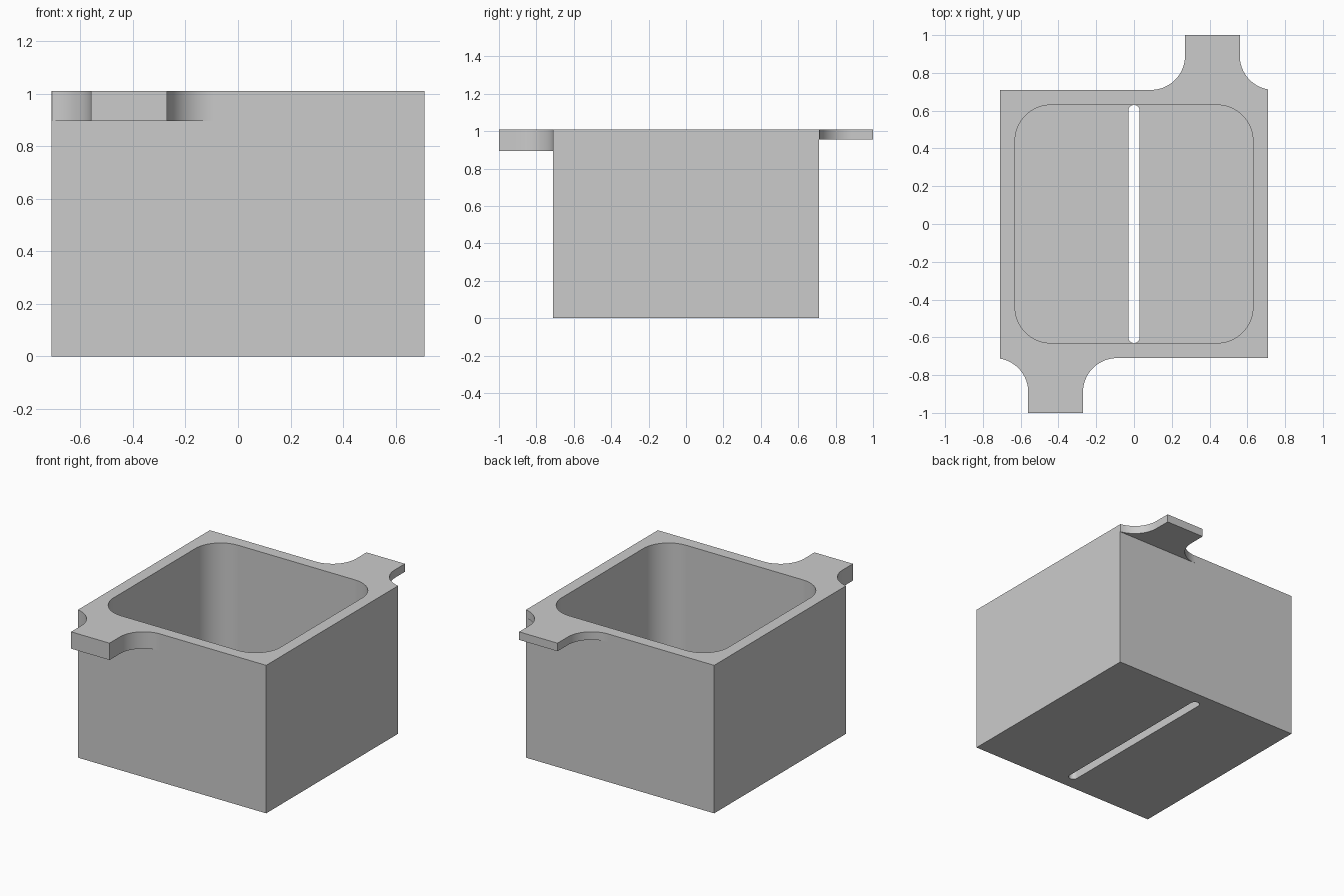
import bpy, bmesh
from math import sin, cos, pi, radians

default = bpy.data.objects.get("Cube")
if default:
    bpy.data.objects.remove(default)

HALF, TOP = 0.71, 1.01       # outer box
POCKET, CORNER = 0.63, 0.19  # inner opening
FLOOR = 0.08
SLOT = 0.03                  # slot half width
FILLET = 0.18

grey = bpy.data.materials.new("light grey")
grey.use_nodes = True
colour = (0.6, 0.6, 0.6, 1)
grey.diffuse_color = colour
grey.node_tree.nodes["Principled BSDF"].inputs["Base Color"].default_value = colour


def arc(cx, cy, r, start, end, steps=16):
    """Points on an arc, angles in degrees."""
    angles = [radians(start + (end - start) * i / steps) for i in range(steps + 1)]
    return [(cx + r * cos(a), cy + r * sin(a)) for a in angles]


def rounded_rect(hx, hy, r):
    x, y = hx - r, hy - r
    pts = []
    for i, (sx, sy) in enumerate([(1, 1), (-1, 1), (-1, -1), (1, -1)]):
        pts += arc(sx * x, sy * y, r, 90 * i, 90 * i + 90)
    # drop points that coincide where arcs meet
    return [p for i, p in enumerate(pts)
            if abs(p[0] - pts[i - 1][0]) + abs(p[1] - pts[i - 1][1]) > 1e-5]


def prism(name, outline, z0, z1):
    """Extrude a closed outline from z0 up to z1."""
    bm = bmesh.new()
    face = bm.faces.new([bm.verts.new((x, y, z0)) for x, y in outline])
    new = bmesh.ops.extrude_face_region(bm, geom=[face])["geom"]
    for v in new:
        if isinstance(v, bmesh.types.BMVert):
            v.co.z = z1
    bmesh.ops.recalc_face_normals(bm, faces=bm.faces)
    mesh = bpy.data.meshes.new(name)
    bm.to_mesh(mesh)
    bm.free()
    mesh.materials.append(grey)
    obj = bpy.data.objects.new(name, mesh)
    bpy.context.collection.objects.link(obj)
    return obj


def tab_outline(side):
    """Tab flaring into the wall; side 1 is front, -1 is the half-turned back."""
    left, right, tip = -0.56, -0.27, -1.0
    cy = -HALF - FILLET
    flare = arc(left - FILLET, cy, FILLET, 0, 80)
    pts = [(left, tip), (right, tip)]
    pts += arc(right + FILLET, cy, FILLET, 180, 90)
    inner = -HALF + 0.04
    pts += [(right + FILLET, inner), (-HALF, inner), (-HALF, -HALF)]
    pts += flare[::-1]
    return [(side * x, side * y) for x, y in pts]


# Box with its tabs, pocket and floor slot
box = prism("open_box", [(-HALF, -HALF), (HALF, -HALF), (HALF, HALF), (-HALF, HALF)], 0, TOP)
parts = [
    (prism("front_tab", tab_outline(1), TOP - 0.115, TOP), "UNION"),
    (prism("back_tab", tab_outline(-1), TOP - 0.055, TOP), "UNION"),
    (prism("pocket_cutter", rounded_rect(POCKET, POCKET, CORNER), FLOOR, TOP + 0.2), "DIFFERENCE"),
    (prism("slot_cutter", rounded_rect(SLOT, POCKET, SLOT), -0.2, FLOOR + 0.1), "DIFFERENCE"),
]

bpy.ops.object.select_all(action="DESELECT")
box.select_set(True)
bpy.context.view_layer.objects.active = box
for part, operation in parts:
    mod = box.modifiers.new(part.name, "BOOLEAN")
    mod.object, mod.operation, mod.solver = part, operation, "EXACT"
    bpy.ops.object.modifier_apply(modifier=mod.name)
    bpy.data.objects.remove(part)

# Smooth curves, crisp edges, flat large faces
bpy.ops.object.shade_smooth_by_angle(angle=radians(30))
weighted = box.modifiers.new("flat_faces", "WEIGHTED_NORMAL")
weighted.keep_sharp = True
